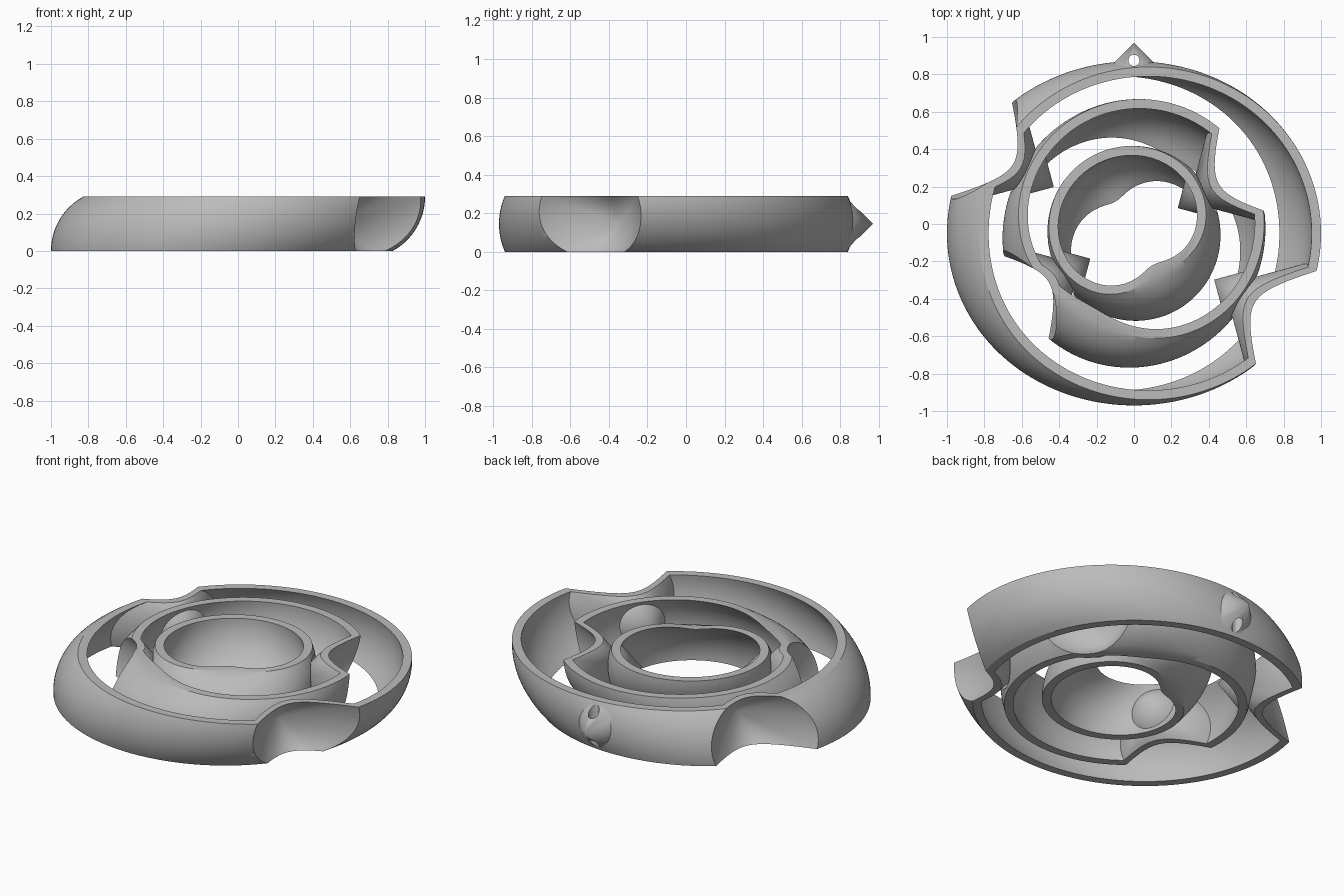
import bpy, bmesh, math
from mathutils import Matrix, Vector

if "Cube" in bpy.data.objects:
    bpy.data.objects.remove(bpy.data.objects["Cube"])

H = 0.29            # slab height
CY = -0.05          # ring centre in y
WALL = 0.05
SEG, ROWS = 160, 16

metal = bpy.data.materials.new("plain grey")
metal.diffuse_color = (0.5, 0.5, 0.5, 1)
metal.use_nodes = True
metal.node_tree.nodes["Principled BSDF"].inputs["Base Color"].default_value = metal.diffuse_color


def new_object(name, bm):
    bmesh.ops.recalc_face_normals(bm, faces=bm.faces[:])
    me = bpy.data.meshes.new(name)
    bm.to_mesh(me)
    bm.free()
    me.materials.append(metal)
    ob = bpy.data.objects.new(name, me)
    bpy.context.collection.objects.link(ob)
    return ob


def boolean(target, tool, op):
    mod = target.modifiers.new(op, 'BOOLEAN')
    mod.operation = op
    mod.solver = 'EXACT'
    mod.object = tool
    bpy.context.view_layer.objects.active = target
    bpy.ops.object.modifier_apply(modifier=mod.name)
    bpy.data.objects.remove(tool, do_unlink=True)


def body(name, radius, swell, rho, tilt, inset=0.0, extra=0.0):
    """Solid slab whose rounded side bulges along a tilted circle."""
    heights = [H * i / ROWS for i in range(ROWS + 1)]
    levels = [(z, z) for z in heights]
    if extra:
        levels = [(-extra, 0)] + levels + [(H + extra, H)]
    bm = bmesh.new()
    rings = []
    for z, zs in levels:
        ring = []
        for j in range(SEG):
            a = 2 * math.pi * j / SEG
            c = math.cos(a - math.radians(tilt))
            dz = zs - H / 2 * (1 + c)
            r = radius + swell * c * c - rho + math.sqrt(rho * rho - dz * dz) - inset
            ring.append(bm.verts.new((r * math.cos(a), CY + r * math.sin(a), z)))
        rings.append(ring)
    for lo, hi in zip(rings, rings[1:]):
        for j in range(SEG):
            k = (j + 1) % SEG
            bm.faces.new((lo[j], lo[k], hi[k], hi[j]))
    bm.faces.new(rings[0])
    bm.faces.new(rings[-1])
    return new_object(name, bm)


def cone(name, apex, direction, length):
    """45 degree cone opening from its apex along a direction."""
    bm = bmesh.new()
    rot = Vector((0, 0, -1)).rotation_difference(direction).to_matrix().to_4x4()
    mat = Matrix.Translation(apex + direction * length / 2) @ rot
    bmesh.ops.create_cone(bm, cap_ends=True, segments=96, radius1=length,
                          radius2=0, depth=length, matrix=mat)
    return new_object(name, bm)


def ring(name, radius, swell, rho, tilt, dents):
    """Shell with opposed conical pivots: (axis angle, apex radius)."""
    shell = body(name, radius, swell, rho, tilt)
    core = body("core", radius, swell, rho, tilt, WALL, 0.03)
    for angle, apex in dents:
        for turn in (0, 180):
            a = math.radians(angle + turn)
            d = Vector((math.cos(a), math.sin(a), 0))
            mid = Vector((0, CY, H / 2))
            boolean(shell, cone("dent", mid + d * apex, d, 0.7), 'DIFFERENCE')
            boolean(core, cone("pivot", mid + d * (apex - 0.045), d, 0.7), 'DIFFERENCE')
    boolean(shell, core, 'DIFFERENCE')
    return shell


# Three nested rings, each tilted a further 60 degrees
outer = ring("outer_ring", 0.92, 0.08, 0.33, 0, [(-30, 0.60)])
middle = ring("middle_ring", 0.695, 0.03, 0.30, 60, [(30, 0.38), (150, 0.54)])
inner = ring("inner_ring", 0.46, 0.01, 0.30, 120, [(30, 0.315)])

# Pointed hanging lug at the back with a vertical hole
lug = cone("lug", Vector((0, 0.97, H / 2)), Vector((0, -1, 0)), 0.1445)
boolean(outer, lug, 'UNION')
bm = bmesh.new()
bmesh.ops.create_cone(bm, cap_ends=True, segments=32, radius1=0.03, radius2=0.03,
                      depth=0.6, matrix=Matrix.Translation((0, 0.875, H / 2)))
boolean(outer, new_object("hole", bm), 'DIFFERENCE')

# Smooth sides, crisp rims
for ob in (outer, middle, inner):
    bpy.ops.object.select_all(action='DESELECT')
    ob.select_set(True)
    bpy.context.view_layer.objects.active = ob
    bpy.ops.object.shade_smooth_by_angle(angle=math.radians(30))
